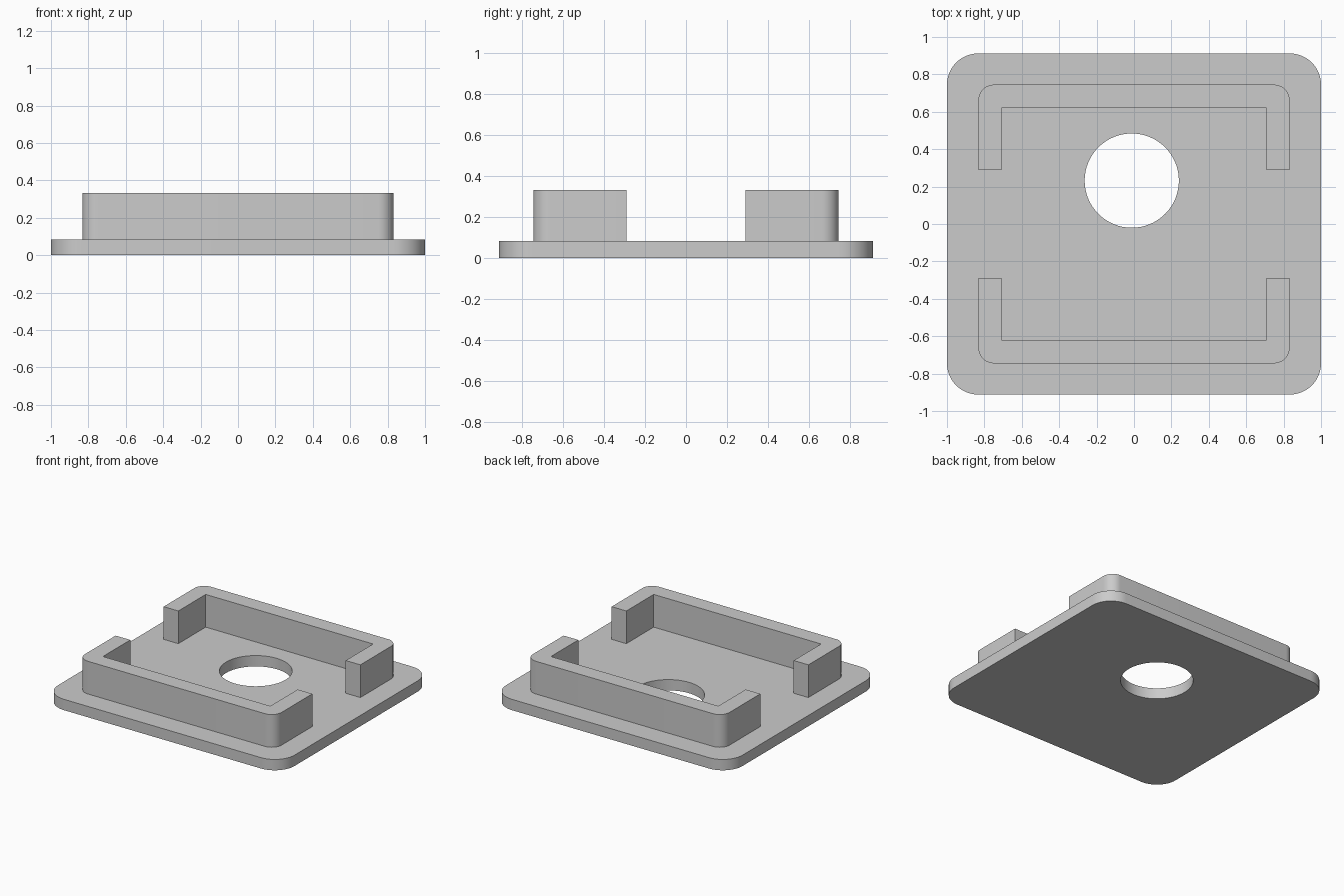
import bpy
import bmesh
from math import cos, sin, pi, radians

cube = bpy.data.objects.get("Cube")
if cube:
    bpy.data.objects.remove(cube, do_unlink=True)

grey = bpy.data.materials.new("plain grey")
grey.use_nodes = True
colour = (0.6, 0.6, 0.6, 1)
grey.diffuse_color = colour
grey.node_tree.nodes["Principled BSDF"].inputs["Base Color"].default_value = colour


def arc(cx, cy, r, start, end, steps):
    """Points along an arc, angles in degrees."""
    angles = [radians(start + (end - start) * i / steps) for i in range(steps + 1)]
    return [(cx + r * cos(a), cy + r * sin(a)) for a in angles]


def extrude_outline(name, loops, bottom, top):
    """Solid from closed outlines; any loop inside the first becomes a hole."""
    bm = bmesh.new()
    edges = []
    for loop in loops:
        verts = [bm.verts.new((x, y, bottom)) for x, y in loop]
        edges += [bm.edges.new((v, verts[i - 1])) for i, v in enumerate(verts)]
    bmesh.ops.triangle_fill(bm, use_beauty=True, use_dissolve=False, edges=edges)
    result = bmesh.ops.extrude_face_region(bm, geom=bm.faces[:], use_keep_orig=True)
    for item in result["geom"]:
        if isinstance(item, bmesh.types.BMVert):
            item.co.z = top
    bmesh.ops.recalc_face_normals(bm, faces=bm.faces[:])
    mesh = bpy.data.meshes.new(name)
    bm.to_mesh(mesh)
    bm.free()
    mesh.materials.append(grey)
    obj = bpy.data.objects.new(name, mesh)
    bpy.context.collection.objects.link(obj)
    bpy.ops.object.select_all(action="DESELECT")
    obj.select_set(True)
    bpy.context.view_layer.objects.active = obj
    bpy.ops.object.shade_smooth_by_angle(angle=radians(30))
    return obj


BASE_TOP, WALL_TOP = 0.083, 0.333

# Rounded base plate with an off-centre round hole
half_x, half_y, radius = 1.0, 0.912, 0.167
plate = []
for i, (sx, sy) in enumerate([(1, 1), (-1, 1), (-1, -1), (1, -1)]):
    plate += arc(sx * (half_x - radius), sy * (half_y - radius), radius,
                 90 * i, 90 * i + 90, 12)
hole = arc(-0.012, 0.232, 0.252, 0, 360, 64)[:-1]
extrude_outline("base_plate", [plate, hole], 0, BASE_TOP)

# C-shaped walls: rounded outer corners, square inner corners
wall_x, wall_y, end_y, thick, bend = 0.832, 0.745, 0.29, 0.124, 0.083
in_x, in_y = wall_x - thick, wall_y - thick
wall = [(wall_x, end_y)]
wall += arc(wall_x - bend, wall_y - bend, bend, 0, 90, 10)
wall += arc(bend - wall_x, wall_y - bend, bend, 90, 180, 10)
wall += [(-wall_x, end_y), (-in_x, end_y), (-in_x, in_y), (in_x, in_y), (in_x, end_y)]
for name, side in (("back_wall", 1), ("front_wall", -1)):
    extrude_outline(name, [[(x, side * y) for x, y in wall]], BASE_TOP, WALL_TOP)
